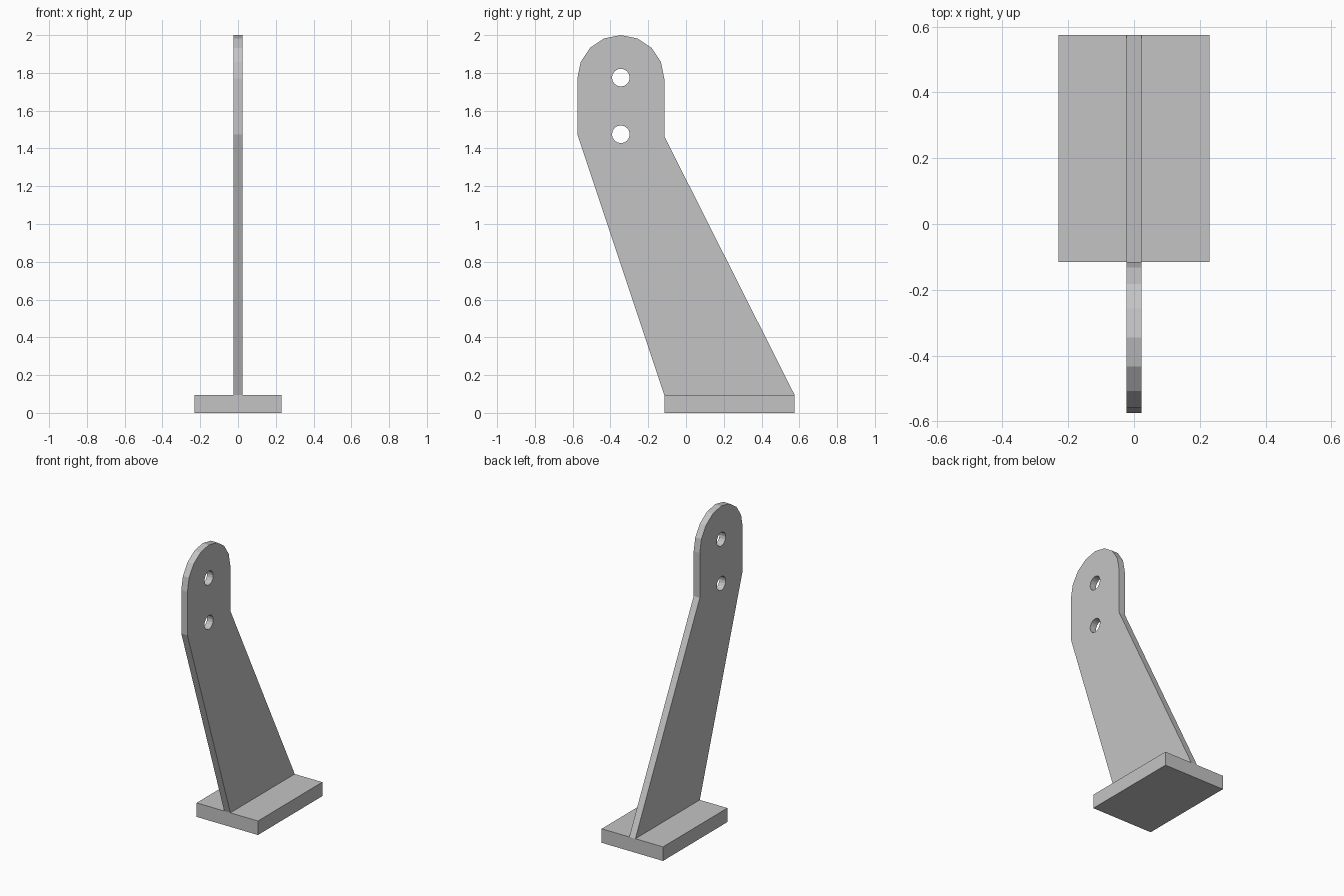
import bpy, bmesh, math

old = bpy.data.objects.get("Cube")
if old:
    bpy.data.objects.remove(old, do_unlink=True)

THICK, RADIUS = 0.046, 0.23
HEAD_Y, HEAD_Z = -0.345, 1.77
BASE_FRONT, BASE_BACK, BASE_TOP = -0.115, 0.575, 0.095

grey = bpy.data.materials.new("plain grey")
grey.use_nodes = True
colour = (0.55, 0.55, 0.55, 1)
grey.diffuse_color = colour
grey.node_tree.nodes["Principled BSDF"].inputs["Base Color"].default_value = colour


def extrude_profile(name, points, width):
    """Extrude a (y, z) outline along x, centred on x = 0."""
    bm = bmesh.new()
    face = bm.faces.new([bm.verts.new((-width / 2, y, z)) for y, z in points])
    extruded = bmesh.ops.extrude_face_region(bm, geom=[face])["geom"]
    verts = [v for v in extruded if isinstance(v, bmesh.types.BMVert)]
    bmesh.ops.translate(bm, verts=verts, vec=(width, 0, 0))
    bmesh.ops.recalc_face_normals(bm, faces=bm.faces)
    mesh = bpy.data.meshes.new(name)
    bm.to_mesh(mesh)
    bm.free()
    mesh.materials.append(grey)
    obj = bpy.data.objects.new(name, mesh)
    bpy.context.collection.objects.link(obj)
    return obj


def arc(y, z, radius, sweep, steps):
    return [(y + radius * math.cos(sweep * i / steps),
             z + radius * math.sin(sweep * i / steps)) for i in range(steps + 1)]


# Foot plate
extrude_profile("base_plate", [(BASE_FRONT, 0), (BASE_BACK, 0),
                               (BASE_BACK, BASE_TOP), (BASE_FRONT, BASE_TOP)], 0.46)

# Leaning upright with a rounded head
upright = extrude_profile(
    "upright_plate",
    [(BASE_FRONT, BASE_TOP), (BASE_BACK, BASE_TOP), (HEAD_Y + RADIUS, 1.465)]
    + arc(HEAD_Y, HEAD_Z, RADIUS, math.pi, 8)
    + [(HEAD_Y - RADIUS, 1.475)], THICK)

# Two bolt holes through the head
for label, z in (("upper", 1.775), ("lower", 1.475)):
    outline = arc(HEAD_Y, z, 0.047, math.tau, 16)[:-1]
    cutter = extrude_profile(label + "_hole_cutter", outline, THICK * 3)
    cutter.hide_render = True
    cutter.hide_viewport = True
    cut = upright.modifiers.new(label + "_hole", "BOOLEAN")
    cut.operation = "DIFFERENCE"
    cut.solver = "EXACT"
    cut.object = cutter
